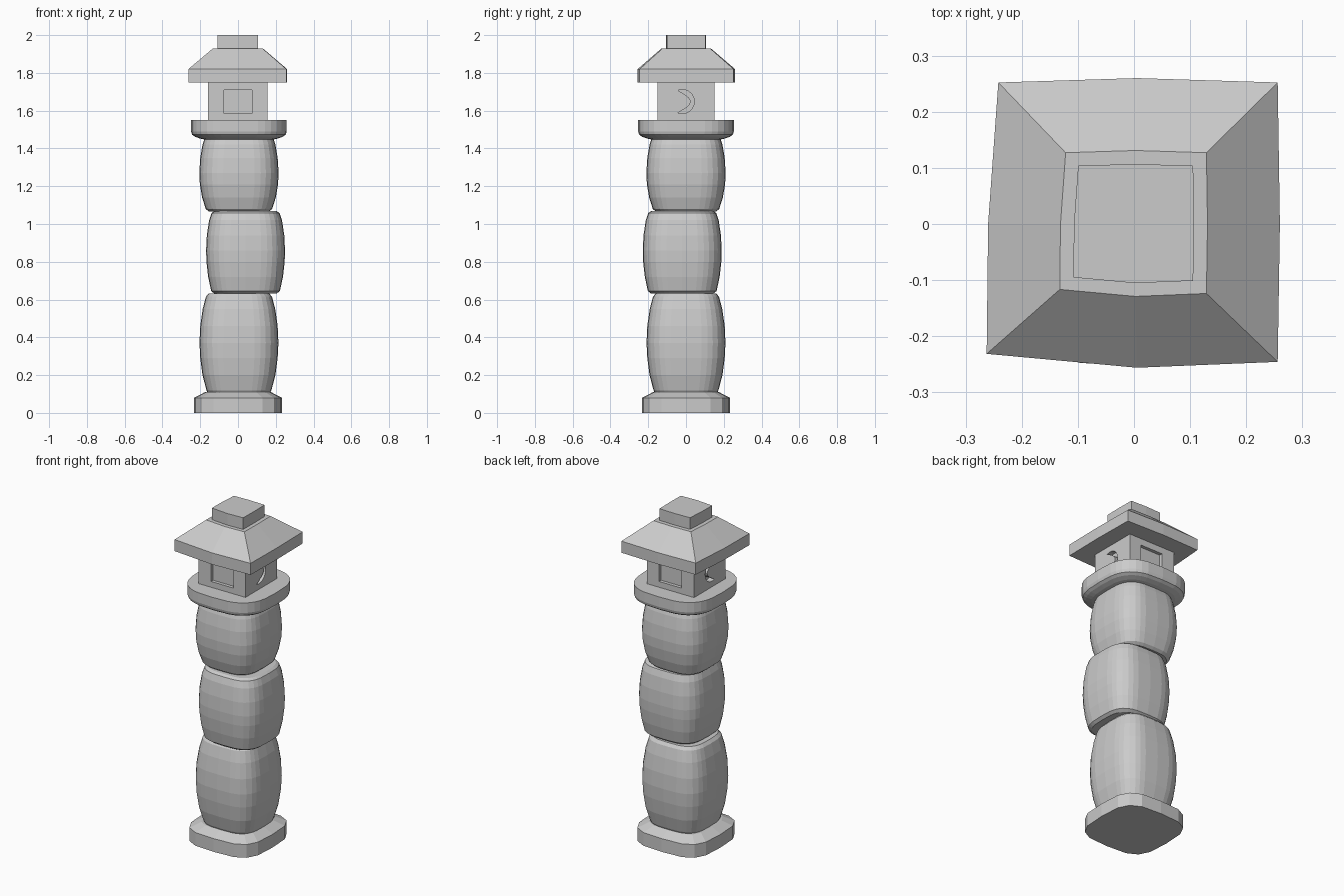
import bpy, bmesh
from math import cos, sin, radians, pi

if "Cube" in bpy.data.objects:
    bpy.data.objects.remove(bpy.data.objects["Cube"])


def loft(name, rings):
    """Closed solid from a stack of equally sized point rings."""
    bm = bmesh.new()
    vs = [[bm.verts.new(p) for p in ring] for ring in rings]
    n = len(vs[0])
    for a, b in zip(vs, vs[1:]):
        for i in range(n):
            j = (i + 1) % n
            bm.faces.new((a[i], a[j], b[j], b[i]))
    bm.faces.new(vs[0][::-1])
    bm.faces.new(vs[-1])
    bmesh.ops.recalc_face_normals(bm, faces=bm.faces[:])
    me = bpy.data.meshes.new(name)
    bm.to_mesh(me)
    bm.free()
    ob = bpy.data.objects.new(name, me)
    bpy.context.collection.objects.link(ob)
    return ob


FINE = (0, 22, 30, 37, 45, 53, 60, 68)    # wide flats, fine corners
COARSE = (0, 30, 45, 60)


def stone(name, profile, cx=0.0, cy=0.0, n=3.25, angles=FINE):
    """Rounded-square stone from (half width, height) pairs."""
    rings = []
    for w, z in profile:
        ring = []
        for q in range(4):
            for d in angles:
                t = radians(d + 90 * q)
                r = w * (abs(cos(t)) ** n + abs(sin(t)) ** n) ** (-1 / n)
                ring.append((cx + r * cos(t), cy + r * sin(t), z))
        rings.append(ring)
    return loft(name, rings)


# base slab, three stacked stones and the platform
stone("base", [(.232, 0), (.232, .08), (.175, .11)], n=3.6, angles=COARSE)
stone("lower_stone", [(.16, .095), (.172, .12), (.193, .2), (.205, .29), (.209, .37),
                      (.205, .46), (.192, .55), (.175, .615), (.16, .632)], .005)
stone("middle_stone", [(.165, .632), (.182, .645), (.198, .72), (.207, .8), (.209, .86),
                       (.205, .94), (.193, 1.02), (.18, 1.058), (.165, 1.068)], .04, -.02)
stone("upper_stone", [(.16, 1.066), (.176, 1.08), (.195, 1.14), (.207, 1.21), (.21, 1.27),
                      (.205, 1.35), (.193, 1.42), (.18, 1.46)], .005)
stone("platform", [(.18, 1.447), (.205, 1.452), (.232, 1.462), (.248, 1.473),
                   (.253, 1.49), (.253, 1.55)], .005, 0, n=3)


def slab(cx, cy, hx, hy, z):
    return [(cx + sx * hx, cy + sy * hy, z)
            for sx, sy in ((-1, -1), (1, -1), (1, 1), (-1, 1))]


# fire box
box = loft("fire_box", [slab(-.002, 0, .157, .15, 1.545), slab(-.002, 0, .157, .15, 1.755)])

# window recesses: squares front and back, crescents on the sides
moon = []
for i in range(13):
    t = -1.95 + 3.9 * i / 12
    moon.append((-.02 + .064 * cos(t), 1.648 + .064 * sin(t)))
top, bot = moon[-1], moon[0]
for i in range(1, 12):
    s = i / 12
    moon.append((top[0] + .068 * sin(pi * s), top[1] + (bot[1] - top[1]) * s))
cutters = []
for s in (-1, 1):
    cutters.append(loft("window_cutter", [slab(0, s * .16, .075, .03, 1.585),
                                          slab(0, s * .16, .075, .03, 1.71)]))
    cutters.append(loft("crescent_cutter", [[(s * d, y, z) for y, z in moon]
                                            for d in (.125, .19)]))
for c in cutters:
    c.hide_render = True
    m = box.modifiers.new("recess", 'BOOLEAN')
    m.operation = 'DIFFERENCE'
    m.solver = 'EXACT'
    m.object = c
    bpy.context.view_layer.objects.active = box
    bpy.ops.object.modifier_apply(modifier=m.name)
    bpy.data.objects.remove(c)

# roof and cap share one slightly uneven square outline
OUTLINE = ((-1.01, -.89), (.02, -.985), (.985, -.945), (1, 0),
           (.985, .97), (.02, 1), (-.93, .97), (-1, 0))


def outline(w, z):
    return [(x * w, y * w, z) for x, y in OUTLINE]


loft("roof", [outline(.26, 1.75), outline(.26, 1.82), outline(.131, 1.93)])
loft("roof_cap", [outline(.107, 1.925), outline(.107, 2.0)])
